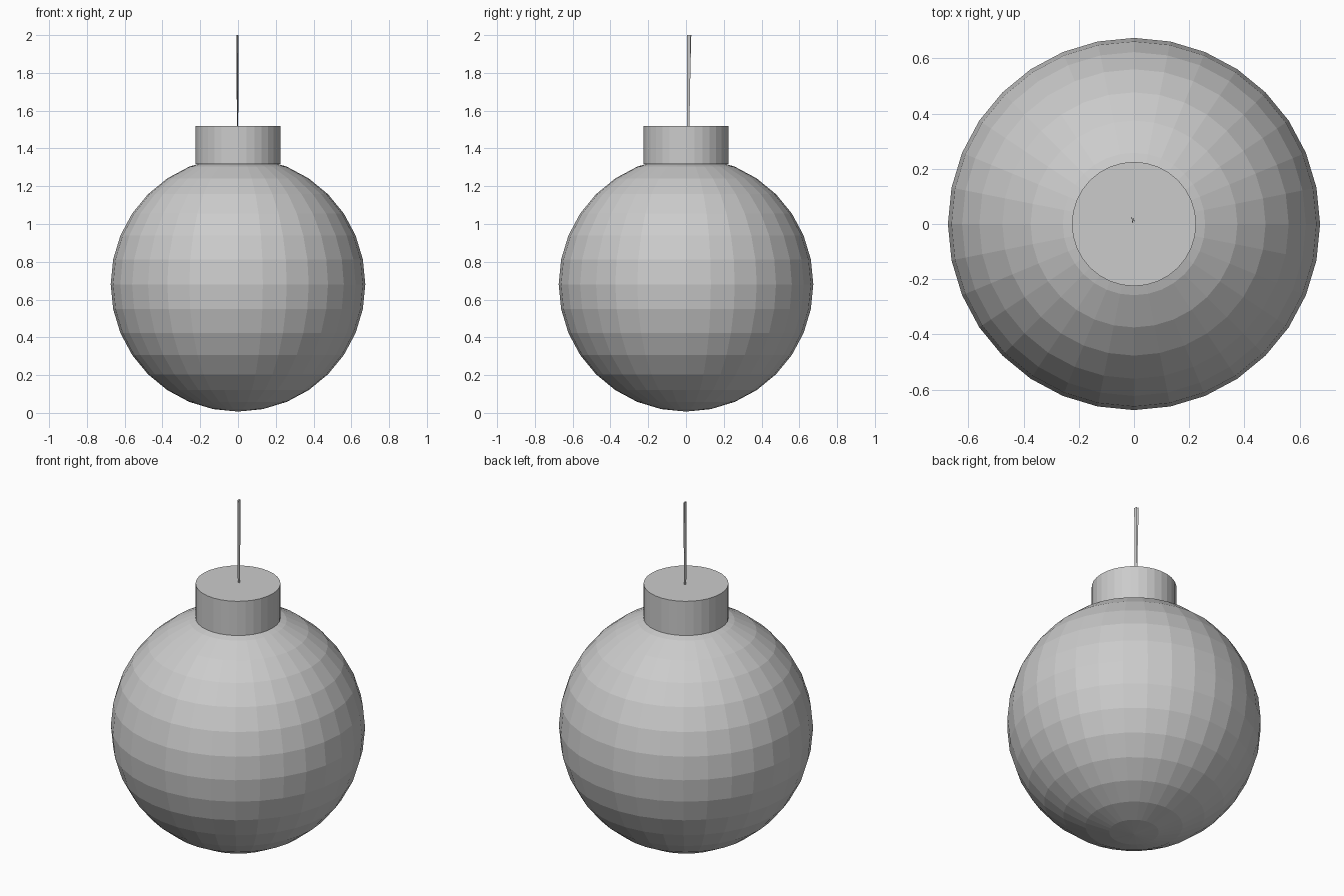
import bpy

if "Cube" in bpy.data.objects:
    bpy.data.objects.remove(bpy.data.objects["Cube"])

# Round faceted body
bpy.ops.mesh.primitive_uv_sphere_add(segments=32, ring_count=16, radius=0.674,
                                     location=(0, 0, 0.681))
bpy.context.object.name = "round_body"

# Short neck cap on top
bpy.ops.mesh.primitive_cylinder_add(vertices=32, radius=0.225, depth=0.2,
                                    location=(0, 0, 1.418))
bpy.context.object.name = "neck_cap"

# Thin folded fuse strip, flaring slightly towards its tip
sections = [
    (1.515, [(-0.006, 0.018), (-0.005, 0.005), (0.0, 0.018), (0.001, 0.007)]),
    (1.75, [(-0.007, 0.022), (-0.006, 0.005), (0.0, 0.021), (0.002, 0.006)]),
    (2.0, [(-0.009, 0.028), (-0.007, 0.004), (0.0, 0.024), (0.002, 0.004)]),
]
verts = [(x, y, z) for z, pts in sections for x, y in pts]
n = 4
faces = [(r * n + i, r * n + i + 1, (r + 1) * n + i + 1, (r + 1) * n + i)
         for r in range(len(sections) - 1) for i in range(n - 1)]
mesh = bpy.data.meshes.new("fuse")
mesh.from_pydata(verts, [], faces)
bpy.context.collection.objects.link(bpy.data.objects.new("fuse", mesh))
